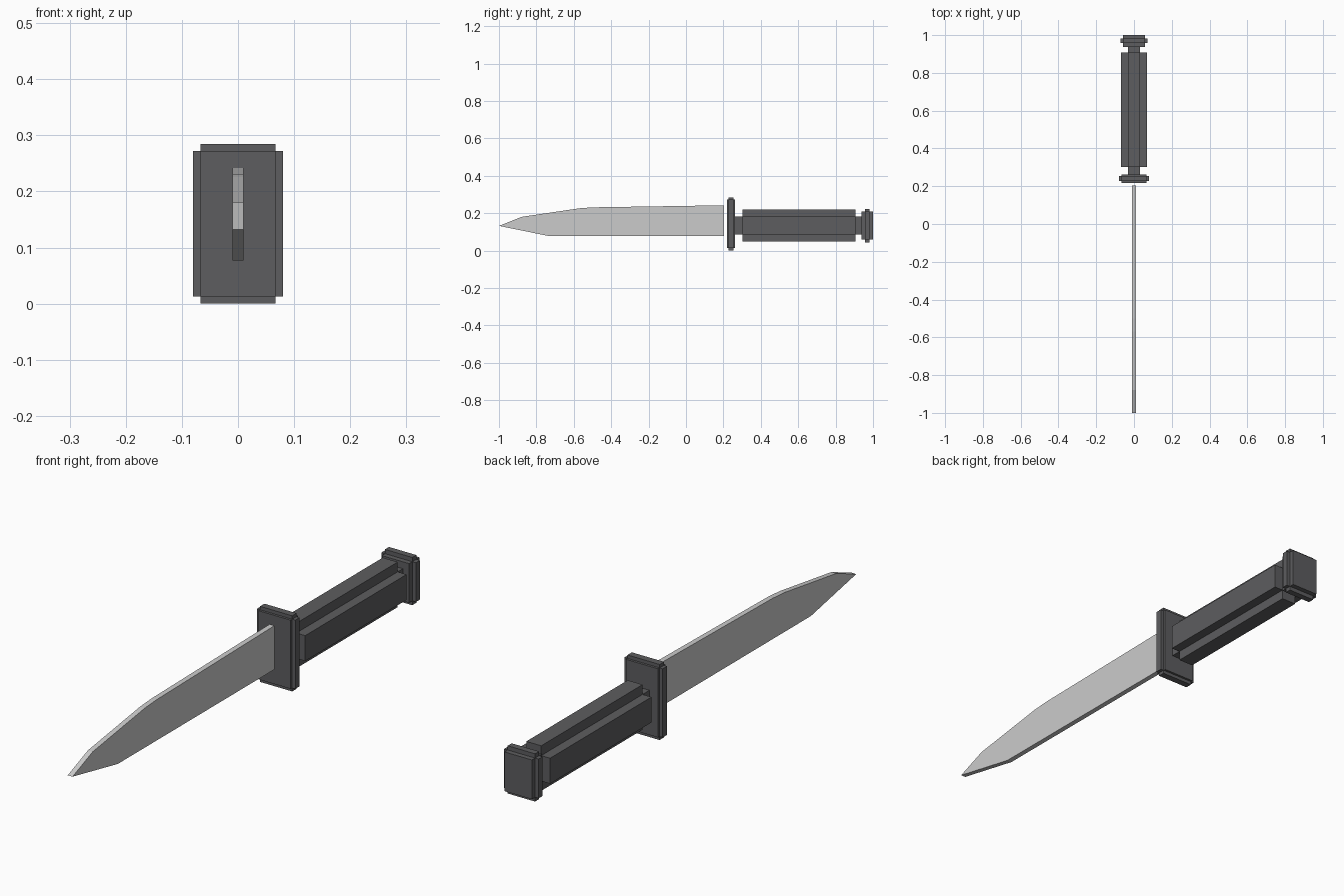
import bpy, bmesh
from mathutils import Vector

if "Cube" in bpy.data.objects:
    bpy.data.objects.remove(bpy.data.objects["Cube"])

dark = bpy.data.materials.new("dark_grip")
dark.diffuse_color = (0.11, 0.11, 0.115, 1)
dark.use_nodes = True
dark.node_tree.nodes["Principled BSDF"].inputs["Base Color"].default_value = dark.diffuse_color


def finish(name, bm, mat=None):
    bmesh.ops.recalc_face_normals(bm, faces=bm.faces)
    mesh = bpy.data.meshes.new(name)
    bm.to_mesh(mesh)
    bm.free()
    obj = bpy.data.objects.new(name, mesh)
    bpy.context.collection.objects.link(obj)
    if mat:
        mesh.materials.append(mat)
    return obj


def stepped_block(name, centre, half, step):
    """Box whose six faces are each extruded outward, leaving notched edges."""
    bm = bmesh.new()
    bmesh.ops.create_cube(bm, size=2)
    bmesh.ops.scale(bm, vec=half, verts=bm.verts)
    bmesh.ops.translate(bm, vec=centre, verts=bm.verts)
    bm.normal_update()
    for face in list(bm.faces):
        n = face.normal.copy()
        push = Vector([a * b for a, b in zip(n, step)])
        new = bmesh.ops.extrude_discrete_faces(bm, faces=[face])["faces"][0]
        bmesh.ops.translate(bm, vec=push, verts=new.verts)
    return finish(name, bm, dark)


# Guard, grip (with its necks at both ends) and pommel
stepped_block("guard", (0, 0.24, 0.1425), (0.067, 0.013, 0.1295), (0.013, 0.009, 0.013))
stepped_block("grip", (0, 0.605, 0.1335), (0.031, 0.302, 0.048), (0.037, 0.041, 0.037))
stepped_block("pommel", (0, 0.969, 0.1335), (0.057, 0.012, 0.074), (0.015, 0.019, 0.016))

# Blade: side profile (y, z) extruded through its thickness
profile = [(0.203, 0.077), (0.203, 0.242), (-0.50, 0.231), (-0.57, 0.226),
           (-0.88, 0.18), (-1.0, 0.132), (-0.73, 0.077)]
bm = bmesh.new()
side = bm.faces.new([bm.verts.new((-0.01, y, z)) for y, z in profile])
ext = bmesh.ops.extrude_face_region(bm, geom=[side])["geom"]
bmesh.ops.translate(bm, vec=(0.02, 0, 0),
                    verts=[v for v in ext if isinstance(v, bmesh.types.BMVert)])
finish("blade", bm)
